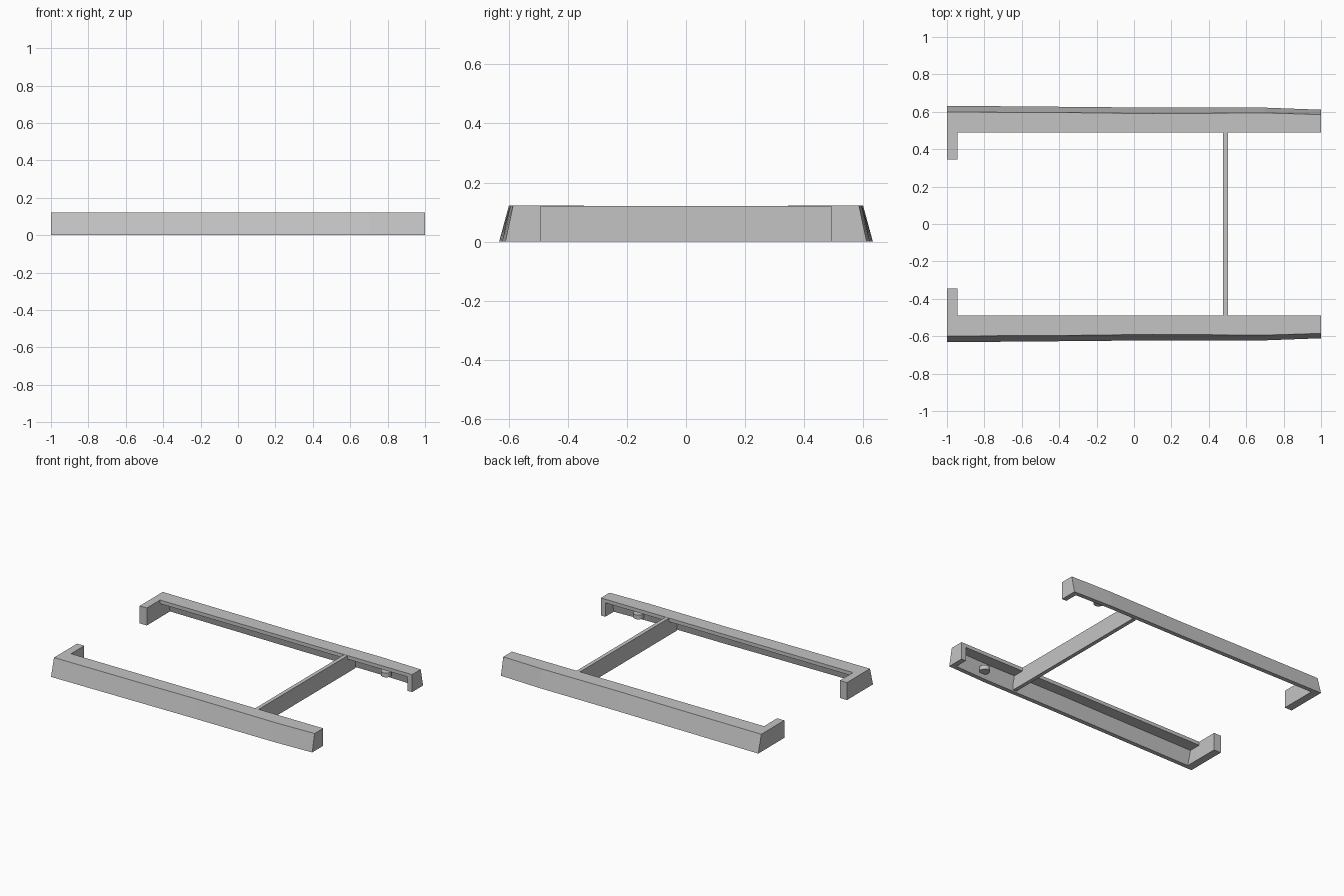
import bpy, bmesh
from mathutils import Matrix

cube = bpy.data.objects.get("Cube")
if cube:
    bpy.data.objects.remove(cube, do_unlink=True)

grey = bpy.data.materials.new("mid_grey")
grey.use_nodes = True
colour = (0.55, 0.55, 0.55, 1)
grey.diffuse_color = colour
grey.node_tree.nodes["Principled BSDF"].inputs["Base Color"].default_value = colour

HEIGHT, INNER, WALL, LIP = 0.122, 0.49, 0.03, 0.025
HOOK_X, CAP_X = -0.945, 0.965
# Outer edge of a rail: x, y at the floor, y at the top
OUTLINE = [(-1, 0.632, 0.599), (-0.3, 0.626, 0.595), (0.1, 0.622, 0.59),
           (0.7, 0.622, 0.594), (1, 0.611, 0.585)]


def outer(x):
    """Floor and top y of the slanted outer face at x."""
    for a, b in zip(OUTLINE, OUTLINE[1:]):
        if x <= b[0]:
            t = (x - a[0]) / (b[0] - a[0])
            return [a[i] + t * (b[i] - a[i]) for i in (1, 2)]


def finish(bm, name):
    bmesh.ops.recalc_face_normals(bm, faces=bm.faces)
    mesh = bpy.data.meshes.new(name)
    bm.to_mesh(mesh)
    bm.free()
    mesh.materials.append(grey)
    obj = bpy.data.objects.new(name, mesh)
    bpy.context.collection.objects.link(obj)


def loft(name, stations, section, side):
    """Join the yz sections found at each x station into a closed solid."""
    bm = bmesh.new()
    rings = [[bm.verts.new((x, side * y, z)) for y, z in section(x)] for x in stations]
    for a, b in zip(rings, rings[1:]):
        for i in range(len(a)):
            j = (i + 1) % len(a)
            bm.faces.new((a[i], a[j], b[j], b[i]))
    bm.faces.new(rings[0])
    bm.faces.new(rings[-1])
    finish(bm, name)


def solid(inner):
    """Full-height section reaching in to the given y."""
    def section(x):
        low, top = outer(x)
        return [(inner, 0), (low, 0), (top, HEIGHT), (inner, HEIGHT)]
    return section


def channel(x):
    """Slanted wall with a top flange, open underneath and inside."""
    low, top = outer(x)
    under = HEIGHT - LIP
    inside = top + (low - top) * LIP / HEIGHT - WALL
    return [(low, 0), (top, HEIGHT), (INNER, HEIGHT), (INNER, under),
            (inside, under), (low - WALL, 0)]


def peg(name, side):
    """Short round peg against the inside of the wall."""
    bm = bmesh.new()
    bmesh.ops.create_cone(bm, cap_ends=True, segments=20, radius1=0.034, radius2=0.034,
                          depth=0.03, matrix=Matrix.Translation((0.755, side * 0.556, 0.043)))
    finish(bm, name)


# Two mirrored side rails with their ends and pegs
for label, side in (("back", 1), ("front", -1)):
    stations = [HOOK_X] + [p[0] for p in OUTLINE[1:-1]] + [CAP_X]
    loft(label + "_rail", stations, channel, side)
    loft(label + "_hook", [-1, HOOK_X], solid(0.345), side)
    loft(label + "_end_cap", [CAP_X, 1], solid(INNER), side)
    peg(label + "_peg", side)

# Cross bar running between the two outer walls
BAR_END = 0.58
loft("cross_bar", [0.475, 0.502],
     lambda x: [(-BAR_END, 0.001), (BAR_END, 0.001),
                (BAR_END, HEIGHT - 0.001), (-BAR_END, HEIGHT - 0.001)], 1)
